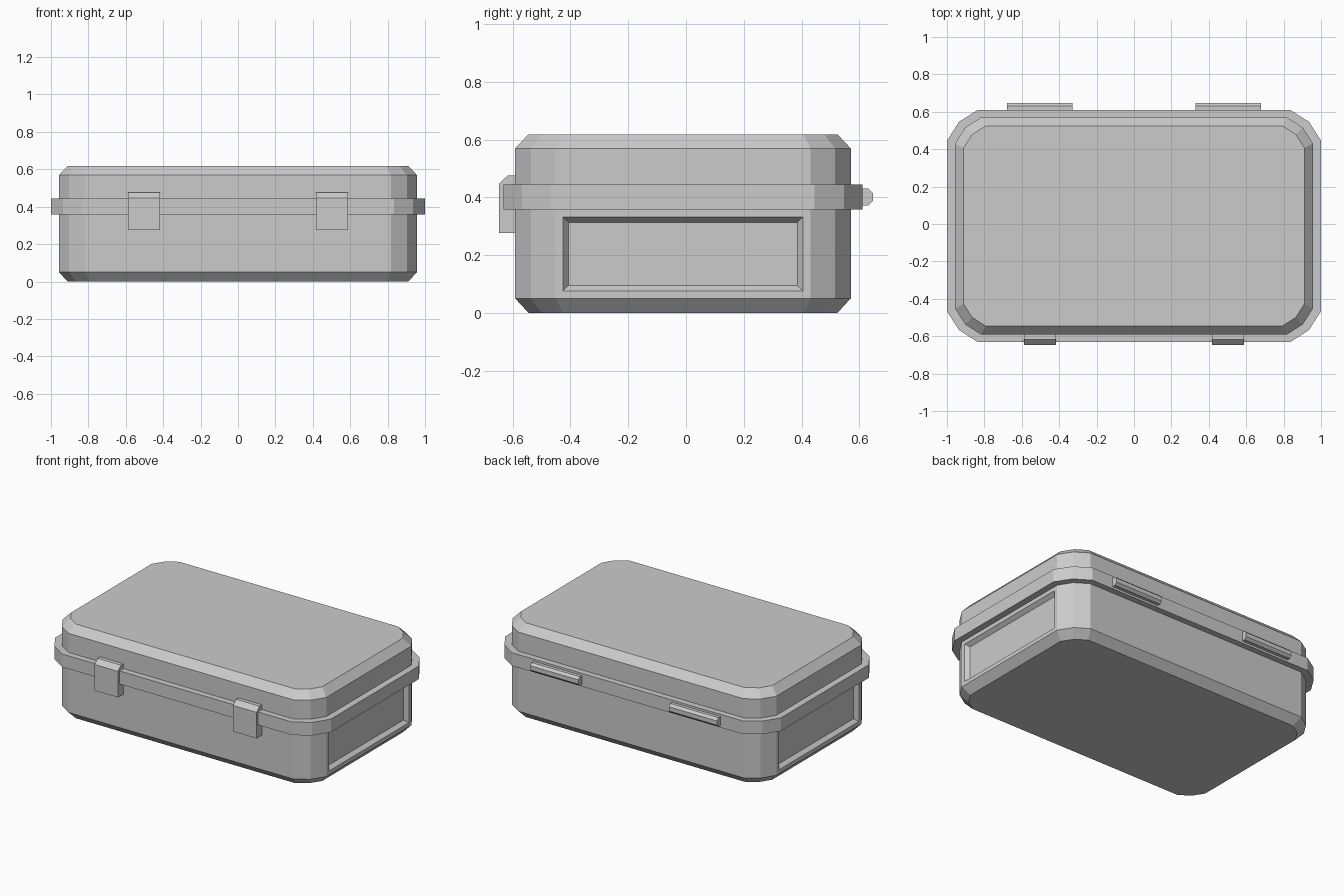
import bpy
import bmesh

cube = bpy.data.objects.get("Cube")
if cube:
    bpy.data.objects.remove(cube, do_unlink=True)

grey = bpy.data.materials.new("light grey plastic")
grey.use_nodes = True
colour = (0.6, 0.6, 0.6, 1)
grey.diffuse_color = colour
grey.node_tree.nodes["Principled BSDF"].inputs["Base Color"].default_value = colour

CENTRE_Y = -0.0105
BODY = (0.957, 0.581, 0.14)     # half width, half depth, corner size
RIM = (1.0, 0.621, 0.165)
EDGE = (0.911, 0.535, 0.118)    # chamfered top and bottom outline


def finish(bm, name):
    bmesh.ops.recalc_face_normals(bm, faces=bm.faces)
    mesh = bpy.data.meshes.new(name)
    bm.to_mesh(mesh)
    bm.free()
    mesh.materials.append(grey)
    obj = bpy.data.objects.new(name, mesh)
    bpy.context.collection.objects.link(obj)
    return obj


def outline(bm, shape, z):
    """Rectangle with two-facet corners, counter-clockwise."""
    hx, hy, r = shape
    m = r * 0.39
    corner = [(hx, hy - r), (hx - m, hy - m), (hx - r, hy)]
    pts = []
    for sx, sy in ((1, 1), (-1, 1), (-1, -1), (1, -1)):
        run = corner if sx * sy > 0 else corner[::-1]
        pts += [(sx * x, sy * y) for x, y in run]
    return [bm.verts.new((x, y + CENTRE_Y, z)) for x, y in pts]


def loft(levels, cap_bottom=False, cap_top=False):
    bm = bmesh.new()
    rings = [outline(bm, shape, z) for shape, z in levels]
    n = len(rings[0])
    for a, b in zip(rings, rings[1:]):
        for i in range(n):
            j = (i + 1) % n
            bm.faces.new((a[i], a[j], b[j], b[i]))
    if cap_bottom:
        bm.faces.new(rings[0][::-1])
    if cap_top:
        bm.faces.new(rings[-1])
    bm.normal_update()
    return bm


def prism(name, profile, x0, x1):
    """Extrude a y-z profile along x."""
    bm = bmesh.new()
    face = bm.faces.new([bm.verts.new((x0, y, z)) for y, z in profile])
    new = bmesh.ops.extrude_face_region(bm, geom=[face])["geom"]
    bmesh.ops.translate(bm, vec=(x1 - x0, 0, 0),
                        verts=[v for v in new if isinstance(v, bmesh.types.BMVert)])
    return finish(bm, name)


# Base tub with a bevelled recess in each end wall
bm = loft([(EDGE, 0), (BODY, 0.05), (BODY, 0.358)], cap_bottom=True)
ends = [f for f in bm.faces if abs(f.normal.x) > 0.99]
bmesh.ops.inset_individual(bm, faces=ends, thickness=0.037, depth=0)
bmesh.ops.inset_individual(bm, faces=ends, thickness=0.027, depth=-0.025)
finish(bm, "base")

# Protruding rim band
finish(loft([(BODY, 0.358), (RIM, 0.358), (RIM, 0.444), (BODY, 0.444)]), "rim_band")

# Lid with chamfered top
finish(loft([(BODY, 0.444), (BODY, 0.569), (EDGE, 0.618)], cap_top=True), "lid")

# Front latches and back hinges
latch = [(-0.585, 0.276), (-0.647, 0.276), (-0.647, 0.447),
         (-0.617, 0.476), (-0.585, 0.476)]
hinge = [(0.6, 0.372), (0.632, 0.372), (0.647, 0.387),
         (0.647, 0.415), (0.632, 0.43), (0.6, 0.43)]
for side, x in (("right", -0.503), ("left", 0.503)):
    prism("latch_" + side, latch, x - 0.085, x + 0.085)
    prism("hinge_" + side, hinge, x - 0.175, x + 0.175)
